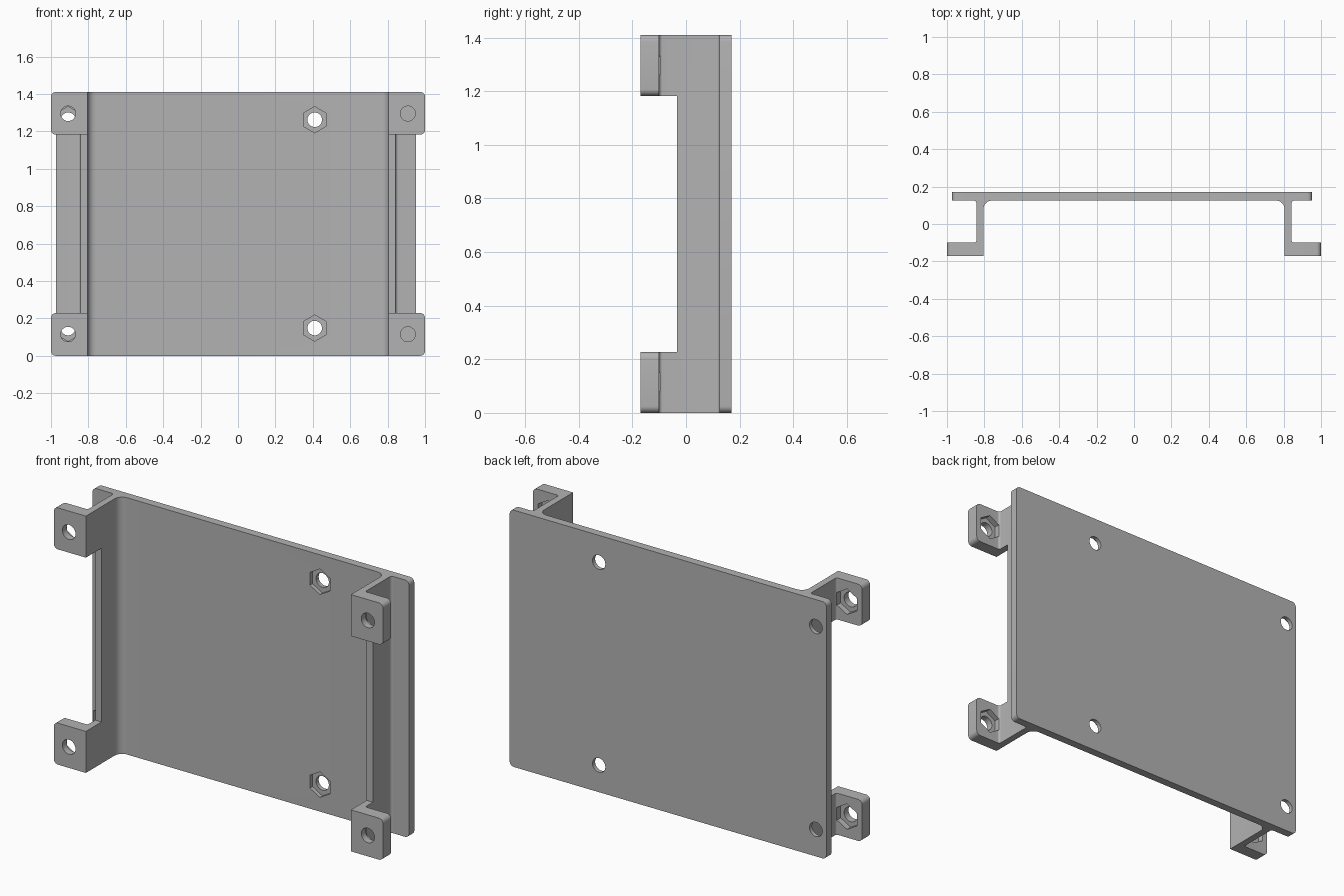
import bpy, bmesh, math
from mathutils import Vector

cube = bpy.data.objects.get("Cube")
if cube:
    bpy.data.objects.remove(cube, do_unlink=True)

HEIGHT = 1.41
EAR = 0.228            # height of each mounting ear
FRONT, BACK = -0.17, 0.17

grey = bpy.data.materials.new("plain_grey")
grey.use_nodes = True
grey.diffuse_color = (0.45, 0.45, 0.45, 1)
grey.node_tree.nodes["Principled BSDF"].inputs["Base Color"].default_value = (0.45, 0.45, 0.45, 1)


def rounded_outline(corners, steps=8):
    """Replace every corner (x, y, radius) by a tangent arc."""
    out = []
    for i, (x, y, r) in enumerate(corners):
        p = Vector((x, y))
        if r == 0:
            out.append(p)
            continue
        a = (Vector(corners[i - 1][:2]) - p).normalized()
        b = (Vector(corners[(i + 1) % len(corners)][:2]) - p).normalized()
        for s in range(steps + 1):
            t = s / steps * math.pi / 2
            out.append(p + r * (a * (1 - math.sin(t)) + b * (1 - math.cos(t))))
    return out


# Cross-section of plate, side webs and ears
def half(edge):
    return [(edge, BACK, 0), (edge, 0.125, 0), (0.843, 0.125, 0.014), (0.843, -0.1, 0.012),
            (1, -0.1, 0), (1, FRONT, 0), (0.805, FRONT, 0), (0.805, 0.125, 0.045)]


right = half(0.952)
left = [(-x, y, r) for x, y, r in reversed(half(0.972))]
outline = rounded_outline(right + left)

bm = bmesh.new()
face = bm.faces.new([bm.verts.new((p.x, p.y, 0)) for p in outline])
top = bmesh.ops.extrude_face_region(bm, geom=[face])["geom"]
bmesh.ops.translate(bm, vec=(0, 0, HEIGHT), verts=[v for v in top if isinstance(v, bmesh.types.BMVert)])
bmesh.ops.recalc_face_normals(bm, faces=bm.faces)
mesh = bpy.data.meshes.new("mounting_bracket")
bm.to_mesh(mesh)
bm.free()
bracket = bpy.data.objects.new("mounting_bracket", mesh)
bpy.context.collection.objects.link(bracket)
mesh.materials.append(grey)


def cut(tool):
    """Subtract the tool from the bracket and delete it."""
    tool.hide_render = True
    bpy.ops.object.select_all(action="DESELECT")
    bpy.context.view_layer.objects.active = bracket
    bracket.select_set(True)
    mod = bracket.modifiers.new("cut", "BOOLEAN")
    mod.operation = "DIFFERENCE"
    mod.solver = "EXACT"
    mod.object = tool
    bpy.ops.object.modifier_apply(modifier=mod.name)
    bpy.data.objects.remove(tool, do_unlink=True)


def bore(x, z, y0, y1, radius, sides):
    bpy.ops.mesh.primitive_cylinder_add(vertices=sides, radius=radius, depth=y1 - y0,
                                        location=(x, (y0 + y1) / 2, z),
                                        rotation=(math.pi / 2, 0, 0))
    cut(bpy.context.object)


# Window between upper and lower ears
bpy.ops.mesh.primitive_cube_add(size=1, location=(0, -0.234, HEIGHT / 2))
window = bpy.context.object
window.scale = (3, 0.4, HEIGHT - 2 * EAR)
cut(window)

# Round the outer corners of plate and ears
bm = bmesh.new()
bm.from_mesh(mesh)
corners = []
for e in bm.edges:
    a, b = e.verts
    along_y = abs(a.co.x - b.co.x) < 1e-4 and abs(a.co.z - b.co.z) < 1e-4
    if along_y and abs(a.co.x) > 0.94 and e.calc_length() > 0.03:
        corners.append(e)
bmesh.ops.bevel(bm, geom=corners, offset=0.025, segments=6, profile=0.5, affect="EDGES")
bm.to_mesh(mesh)
bm.free()

# Screw holes with hexagonal nut pockets
for z in (0.115, HEIGHT - 0.115):
    for x in (-0.908, 0.908):
        bore(x, z, -0.25, -0.05, 0.04, 32)
        bore(x, z, -0.132, -0.06, 0.07, 6)
for z in (0.148, HEIGHT - 0.148):
    for x in (-0.908, 0.41):
        bore(x, z, 0.08, 0.25, 0.039, 32)
        bore(x, z, 0.09, 0.147, 0.07, 6)

bpy.ops.object.select_all(action="DESELECT")
bracket.select_set(True)
bpy.context.view_layer.objects.active = bracket
bpy.ops.object.shade_smooth_by_angle(angle=math.radians(30))
